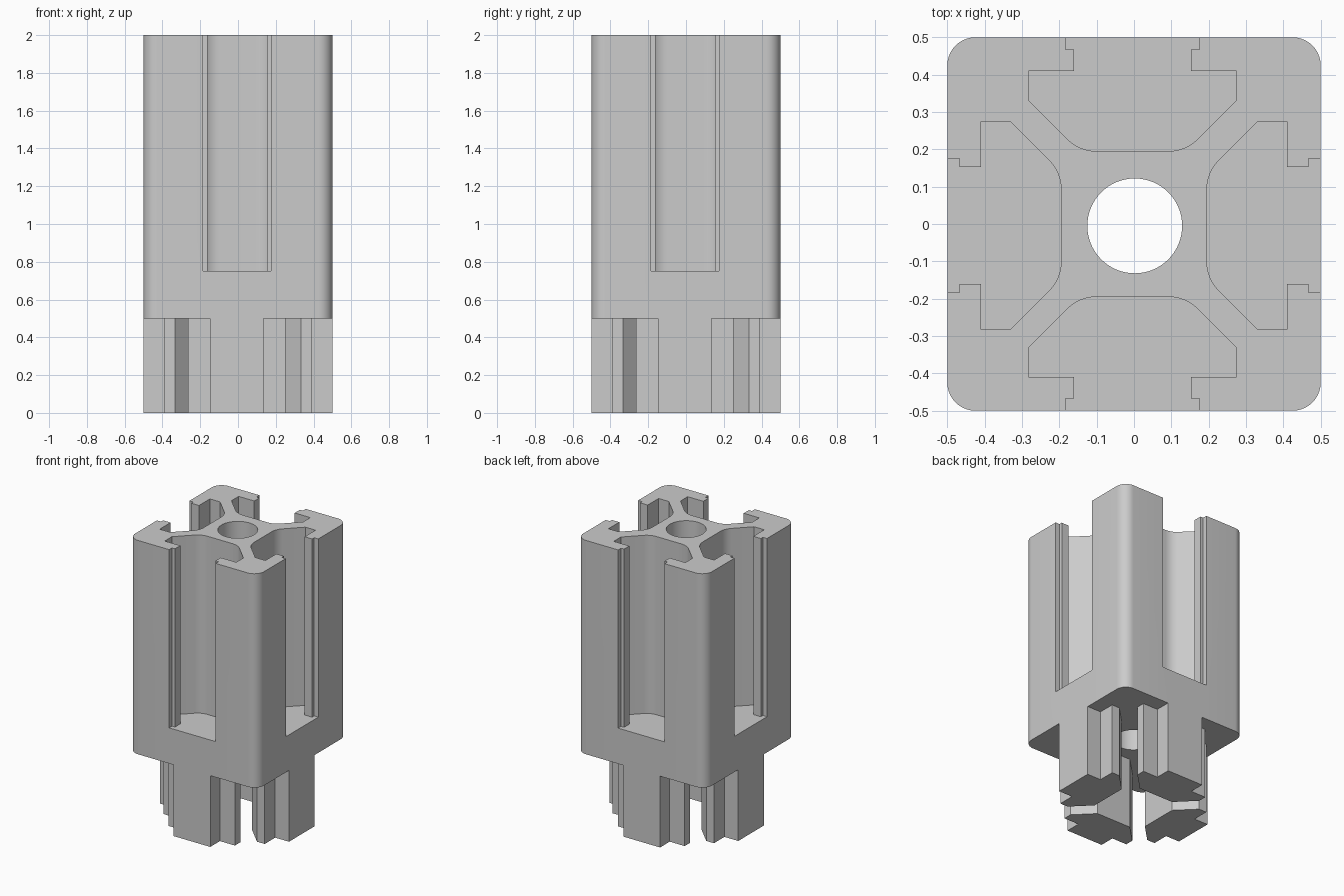
import bpy
import bmesh
import math
from mathutils import Matrix, Vector

default = bpy.data.objects.get("Cube")
if default:
    bpy.data.objects.remove(default, do_unlink=True)

metal = bpy.data.materials.new("plain_grey_metal")
metal.use_nodes = True
GREY = (0.6, 0.6, 0.6, 1)
metal.diffuse_color = GREY
metal.node_tree.nodes["Principled BSDF"].inputs["Base Color"].default_value = GREY


def prism(name, outline, z0, z1, turn=0.0, shift=(0, 0)):
    """Extrude a 2D outline between two heights, turned about the z axis."""
    bm = bmesh.new()
    base = bm.faces.new([bm.verts.new((x, y, z0)) for x, y in outline])
    lid = bmesh.ops.extrude_face_region(bm, geom=[base])["geom"]
    bmesh.ops.translate(bm, vec=(0, 0, z1 - z0),
                        verts=[v for v in lid if isinstance(v, bmesh.types.BMVert)])
    bm.transform(Matrix.Translation((*shift, 0)) @ Matrix.Rotation(turn, 4, "Z"))
    bmesh.ops.recalc_face_normals(bm, faces=bm.faces)
    mesh = bpy.data.meshes.new(name)
    bm.to_mesh(mesh)
    bm.free()
    mesh.materials.append(metal)
    obj = bpy.data.objects.new(name, mesh)
    bpy.context.collection.objects.link(obj)
    return obj


def arc(cx, cy, r, start, end, steps):
    return [(cx + r * math.cos(start + (end - start) * i / steps),
             cy + r * math.sin(start + (end - start) * i / steps))
            for i in range(steps + 1)]


def mirrored(half):
    """Close a half outline by mirroring it across x = 0."""
    return half + [(-x, y) for x, y in reversed(half)]


def combine(target, tool, operation):
    mod = target.modifiers.new(operation, "BOOLEAN")
    mod.operation = operation
    mod.solver = "EXACT"
    mod.object = tool
    bpy.context.view_layer.objects.active = target
    bpy.ops.object.modifier_apply(modifier=mod.name)
    bpy.data.objects.remove(tool, do_unlink=True)


# Rounded square body
R = 0.075
outline = []
for k in range(4):
    a = k * math.pi / 2
    sx, sy = [(1, 1), (-1, 1), (-1, -1), (1, -1)][k]
    outline += arc(sx * (0.5 - R), sy * (0.5 - R), R, a, a + math.pi / 2, 10)
body = prism("rail_body", outline, 0.5, 2.0)

# Centre bore
bore = prism("bore_cutter", arc(0, 0, 0.127, 0, math.tau, 64)[:-1], 0.3, 2.2,
             shift=(0.002, -0.005))
combine(body, bore, "DIFFERENCE")

# Stepped slot, with a soft bend where the slope meets the slot floor
bend, floor, tangent = Vector((0.142, 0.195)), 0.195, 0.046
radius = tangent / math.tan(math.pi / 8)
soft = arc(bend.x - tangent, floor + radius, radius, -math.pi / 4, -math.pi / 2, 8)
slot = mirrored([(0.18, 0.6), (0.18, 0.468), (0.157, 0.468), (0.157, 0.41),
                 (0.278, 0.41), (0.278, 0.331)] + soft)

# Plug lug, a slightly smaller version of the slot
lug = mirrored([(0.142, 0.5), (0.142, 0.393), (0.258, 0.393), (0.258, 0.333),
                (0.135, 0.21)])

for k in range(4):
    turn = k * math.pi / 2
    off = (-0.004, 0) if k % 2 == 0 else (0, -0.004)
    combine(body, prism("slot_cutter", slot, 0.75, 2.2, turn, off), "DIFFERENCE")
for k in range(4):
    turn = k * math.pi / 2
    off = (-0.007, 0) if k % 2 == 0 else (0, -0.007)
    combine(body, prism("lug", lug, 0.0, 0.5, turn, off), "UNION")

# Smooth the rounded walls, keep the machined edges sharp
bpy.ops.object.select_all(action="DESELECT")
body.select_set(True)
bpy.context.view_layer.objects.active = body
bpy.ops.object.shade_smooth_by_angle(angle=math.radians(25))
